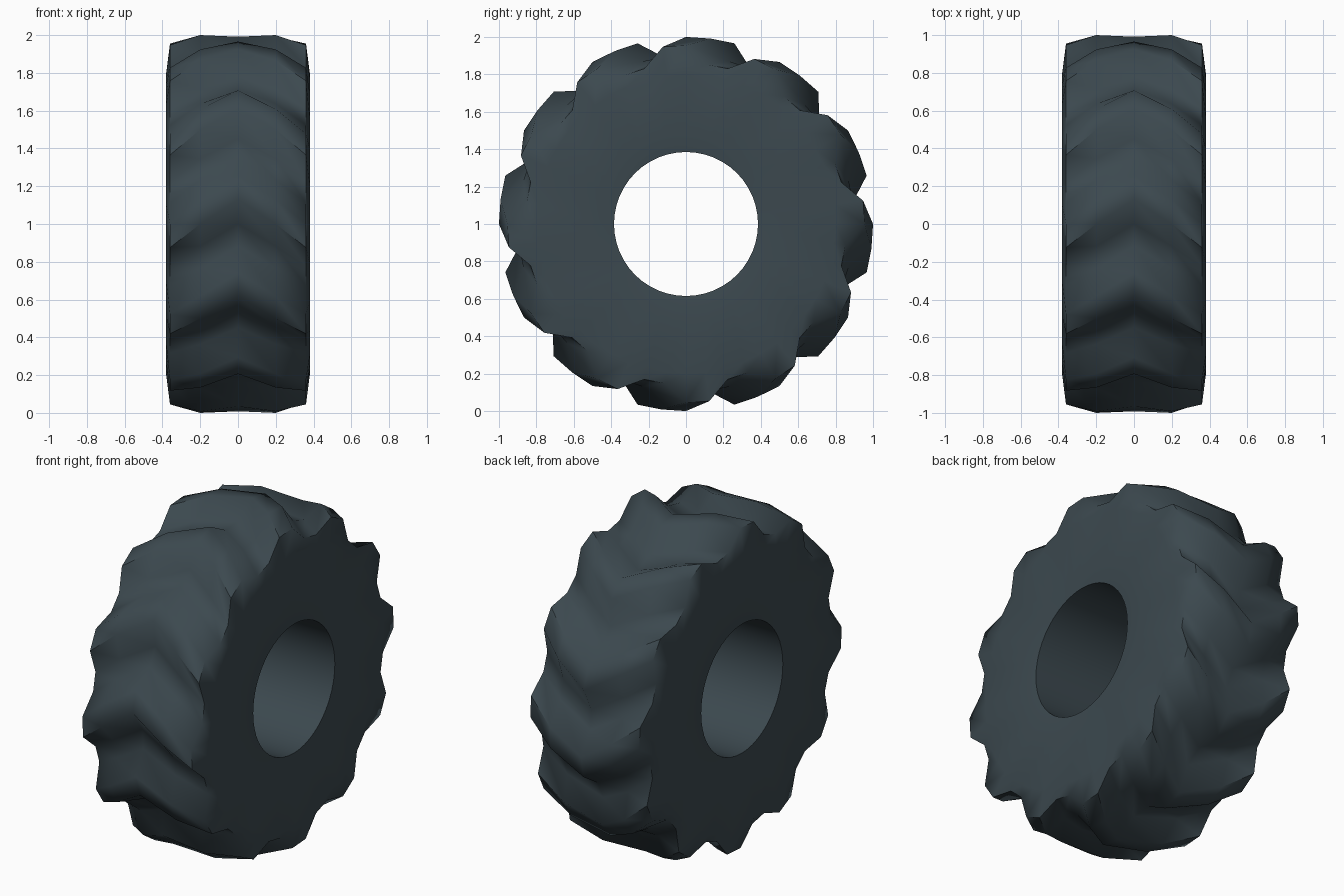
import bpy
import bmesh
from math import cos, sin, radians

cube = bpy.data.objects.get("Cube")
if cube:
    bpy.data.objects.remove(cube, do_unlink=True)

# Rubber colour
rubber = bpy.data.materials.new("dark slate rubber")
rubber.use_nodes = True
colour = (0.045, 0.066, 0.078, 1)
rubber.diffuse_color = colour
bsdf = rubber.node_tree.nodes["Principled BSDF"]
bsdf.inputs["Base Color"].default_value = colour
bsdf.inputs["Roughness"].default_value = 0.8

LUGS = 12
STEPS = LUGS * 4          # two crest and two groove points per lug
STEP = 360 / STEPS

# Half cross-section from tread centre to bore: x, crest radius, groove radius, sweep in steps
half = [
    (0.00, 1.00, 0.90, 0),
    (0.20, 1.00, 0.90, 1),
    (0.36, 0.955, 0.86, 2),
    (0.38, 0.80, 0.80, 2),
    (0.38, 0.47, 0.47, 2),
    (0.37, 0.385, 0.385, 2),
]
section = half + [(-x, hi, lo, s) for x, hi, lo, s in reversed(half[1:])]


def ring(bm, x, crest, groove, sweep):
    verts = []
    for i in range(STEPS):
        r = crest if i % 4 < 2 else groove
        a = radians(75 + (i + sweep) * STEP)
        verts.append(bm.verts.new((x, r * cos(a), 1 + r * sin(a))))
    return verts


# Tire: chevron tread, sidewalls and bore as one closed band
bm = bmesh.new()
rings = [ring(bm, *row) for row in section]
for k, a in enumerate(rings):
    b = rings[(k + 1) % len(rings)]
    for i in range(STEPS):
        j = (i + 1) % STEPS
        bm.faces.new((a[i], a[j], b[j], b[i]))
bmesh.ops.recalc_face_normals(bm, faces=bm.faces)

mesh = bpy.data.meshes.new("tractor_tire")
bm.to_mesh(mesh)
bm.free()
mesh.materials.append(rubber)
tire = bpy.data.objects.new("tractor_tire", mesh)
bpy.context.collection.objects.link(tire)

# Smooth lugs, crisp shoulders and bore edges
bpy.ops.object.select_all(action='DESELECT')
tire.select_set(True)
bpy.context.view_layer.objects.active = tire
bpy.ops.object.shade_smooth_by_angle(angle=radians(50))
